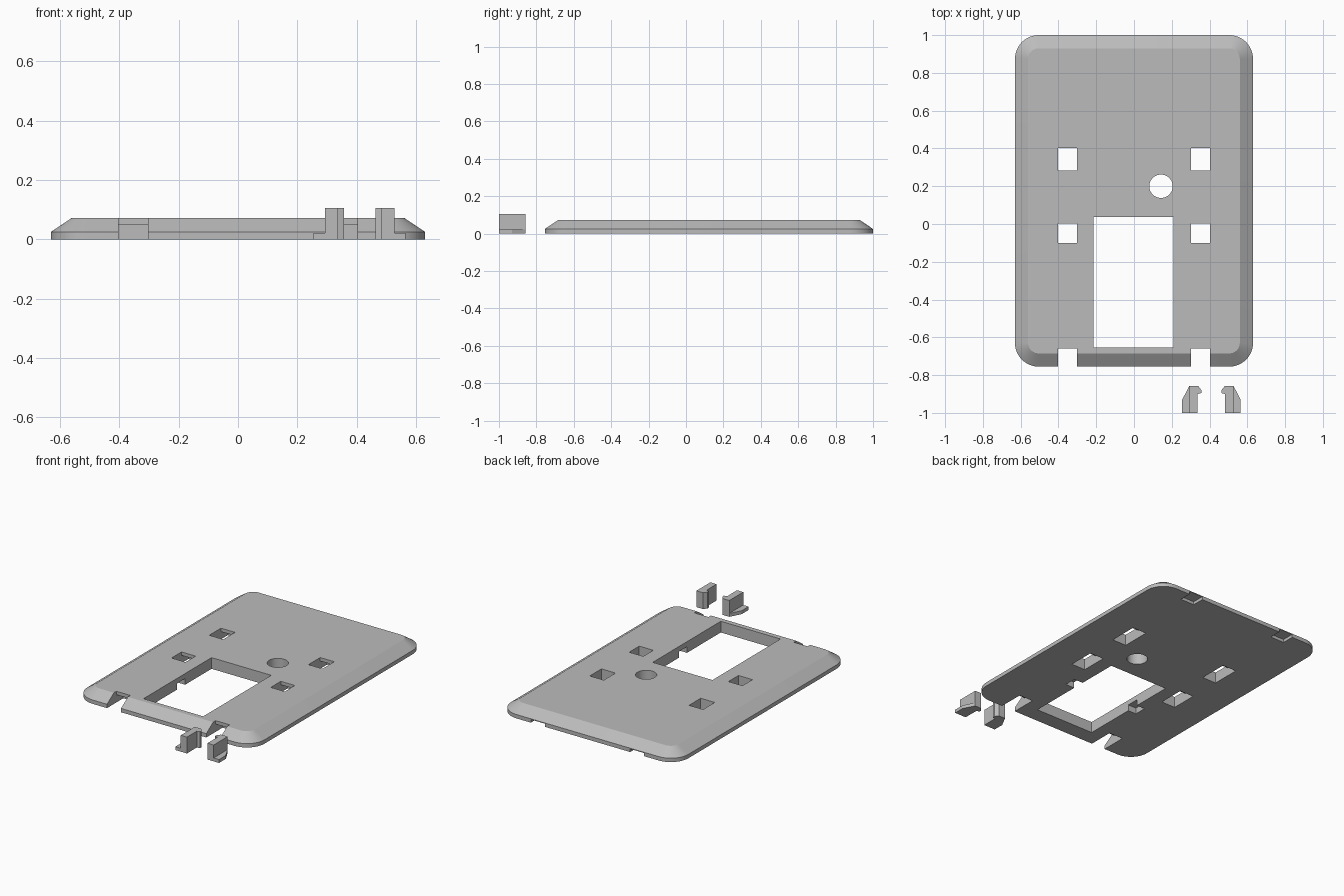
import bpy, bmesh, math

if "Cube" in bpy.data.objects:
    bpy.data.objects.remove(bpy.data.objects["Cube"])

grey = bpy.data.materials.new("light grey")
grey.diffuse_color = (0.5, 0.5, 0.5, 1)
grey.use_nodes = True
grey.node_tree.nodes["Principled BSDF"].inputs["Base Color"].default_value = grey.diffuse_color


def loft(name, rings):
    """Solid from stacked rings of (x, y, z) points, counter-clockwise from above."""
    bm = bmesh.new()
    loops = [[bm.verts.new(p) for p in ring] for ring in rings]
    n = len(loops[0])
    for low, high in zip(loops, loops[1:]):
        for i in range(n):
            j = (i + 1) % n
            bm.faces.new((low[i], low[j], high[j], high[i]))
    bm.faces.new(loops[0][::-1])
    bm.faces.new(loops[-1])
    bmesh.ops.recalc_face_normals(bm, faces=bm.faces)
    me = bpy.data.meshes.new(name)
    bm.to_mesh(me)
    bm.free()
    me.materials.append(grey)
    ob = bpy.data.objects.new(name, me)
    bpy.context.collection.objects.link(ob)
    return ob


def prism(name, pts, z0, z1):
    return loft(name, [[(x, y, z) for x, y in pts] for z in (z0, z1)])


def box(name, x0, x1, y0, y1, z0, z1):
    return prism(name, [(x0, y0), (x1, y0), (x1, y1), (x0, y1)], z0, z1)


def boolean(ob, other, operation):
    mod = ob.modifiers.new("bool", 'BOOLEAN')
    mod.operation, mod.solver, mod.object = operation, 'EXACT', other
    bpy.context.view_layer.objects.active = ob
    bpy.ops.object.modifier_apply(modifier=mod.name)
    bpy.data.objects.remove(other, do_unlink=True)


def rounded(inset, z, w=0.63, y0=-0.755, y1=1.0, r=0.125, seg=12):
    """Rounded rectangle ring, shrunk by inset."""
    pts = []
    corners = [(w - r, y0 + r, -90), (w - r, y1 - r, 0),
               (r - w, y1 - r, 90), (r - w, y0 + r, 180)]
    for cx, cy, start in corners:
        for i in range(seg + 1):
            a = math.radians(start + 90 * i / seg)
            pts.append((cx + (r - inset) * math.cos(a),
                        cy + (r - inset) * math.sin(a), z))
    return pts


# Plate with bevelled upper rim
plate = loft("cover_plate", [rounded(0, 0), rounded(0, 0.025), rounded(0.07, 0.072)])

# Window and round hole
cutters = [box("window_cutter", -0.215, 0.21, -0.653, 0.038, -0.1, 0.2)]
cutters.append(prism("hole_cutter", [
    (0.143 + 0.062 * math.cos(math.tau * i / 40), 0.2 + 0.062 * math.sin(math.tau * i / 40))
    for i in range(40)], -0.1, 0.2))

for s in (-1, 1):
    xa, xb = sorted((s * 0.303, s * 0.403))
    # Square slots and front notches, each with a pocket behind it underneath
    for y0, y1 in ((0.283, 0.402), (-0.1, 0.002), (-0.9, -0.66)):
        cutters.append(box("slot_cutter", xa, xb, y0, y1, -0.1, 0.2))
        cutters.append(box("pocket_cutter", xa, xb, y1 - 0.02, y1 + 0.07, -0.1, 0.05))
    # Shallow notches under the back edge
    cutters.append(box("back_notch_cutter", xa, xb, 0.92, 1.1, -0.1, 0.02))
    # Pockets beside the window
    xa, xb = sorted((s * 0.19, s * 0.275))
    cutters.append(box("side_pocket_cutter", xa, xb, -0.31, -0.23, -0.1, 0.04))

for c in cutters:
    boolean(plate, c, 'DIFFERENCE')

# Pair of loose clips, mirrored about x = 0.41
body = [(0.293, -1.0), (0.337, -1.0), (0.337, -0.9), (0.357, -0.895),
        (0.357, -0.88), (0.34, -0.858), (0.293, -0.858)]
foot = [(0.255, -1.0), (0.315, -1.0), (0.315, -0.858), (0.293, -0.858), (0.255, -0.93)]
clips = []
for side in ("left", "right"):
    def place(pts):
        return pts if side == "left" else [(0.82 - x, y) for x, y in reversed(pts)]
    clip = prism(side + "_clip", place(body), 0, 0.105)
    boolean(clip, prism("clip_foot", place(foot), 0, 0.022), 'UNION')
    clips.append(clip)

# Smooth the rounded corners, keep the edges sharp
for ob in [plate] + clips:
    bpy.ops.object.select_all(action='DESELECT')
    ob.select_set(True)
    bpy.context.view_layer.objects.active = ob
    bpy.ops.object.shade_smooth_by_angle(angle=math.radians(25))
